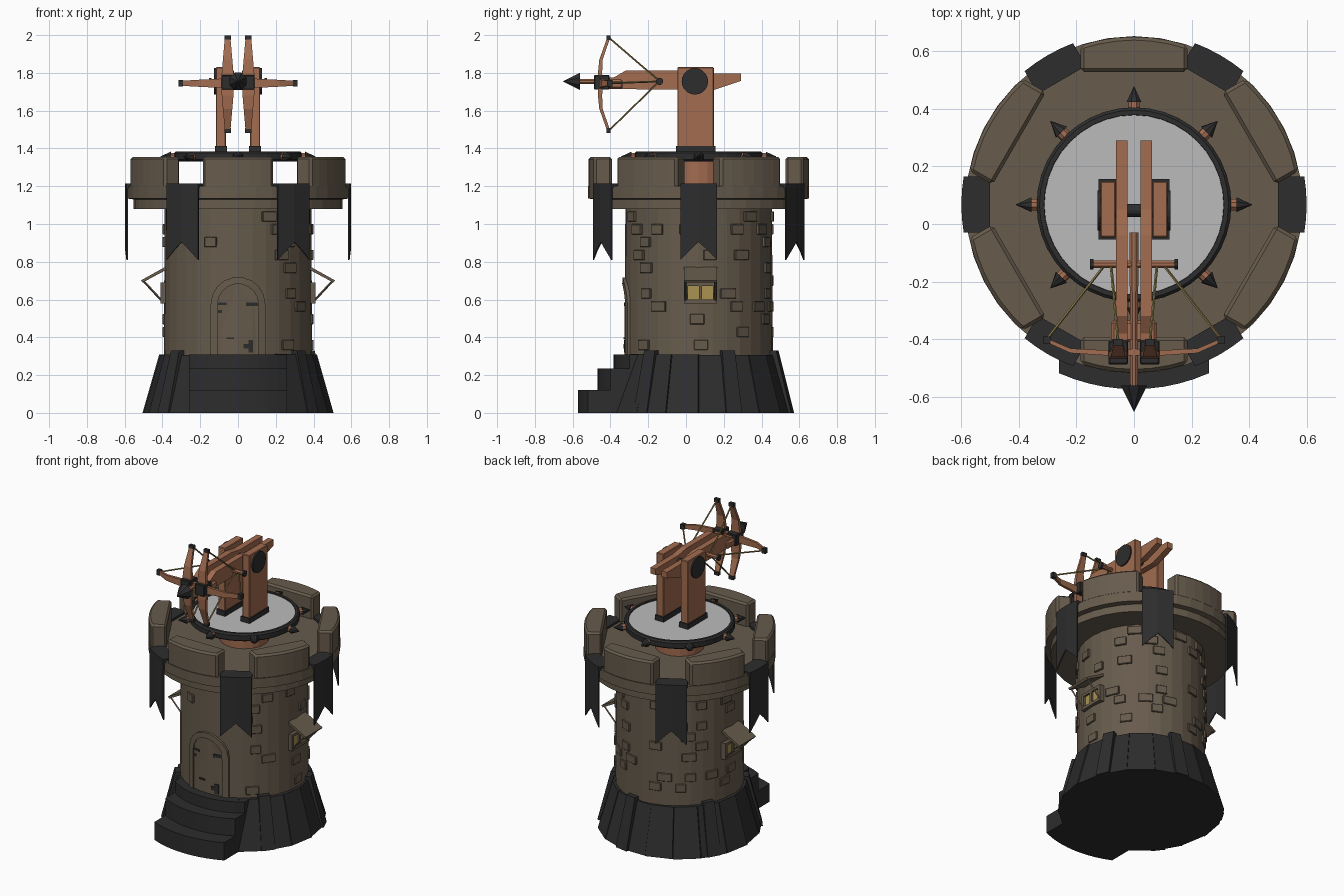
import bpy, bmesh, math, random
from mathutils import Vector

if "Cube" in bpy.data.objects:
    bpy.data.objects.remove(bpy.data.objects["Cube"])
random.seed(4)
CY = 0.067                       # tower axis in y


def material(name, r, g, b):
    m = bpy.data.materials.new(name)
    m.diffuse_color = (r, g, b, 1)
    m.use_nodes = True
    m.node_tree.nodes["Principled BSDF"].inputs["Base Color"].default_value = m.diffuse_color
    return m


STONE = material("brown_stone", .135, .105, .073)
DARK = material("dark_iron", .026, .026, .027)
WOOD = material("orange_wood", .36, .15, .08)
GREY = material("pale_grey", .5, .5, .5)
GLASS = material("window_yellow", .40, .29, .08)
CORD = material("cord", .27, .20, .07)


def mesh(name, verts, faces, mat, bevel=0):
    bm = bmesh.new()
    vs = [bm.verts.new(v) for v in verts]
    for f in faces:
        bm.faces.new([vs[i] for i in f])
    bmesh.ops.recalc_face_normals(bm, faces=bm.faces)
    me = bpy.data.meshes.new(name)
    bm.to_mesh(me)
    bm.free()
    ob = bpy.data.objects.new(name, me)
    bpy.context.collection.objects.link(ob)
    me.materials.append(mat)
    if bevel:
        b = ob.modifiers.new("bevel", 'BEVEL')
        b.width, b.segments, b.limit_method = bevel, 1, 'ANGLE'
    return ob


def loft(name, rings, mat, bevel=0):
    """Skin a list of equal-length point rings, capped at both ends."""
    n = len(rings[0])
    faces = [range(n), range((len(rings) - 1) * n, len(rings) * n)]
    for k in range(len(rings) - 1):
        for i in range(n):
            j = (i + 1) % n
            faces.append((k * n + i, k * n + j, k * n + n + j, k * n + n + i))
    return mesh(name, [p for r in rings for p in r], faces, mat, bevel)


def prism(name, pts, lo, hi, fn, mat, bevel=0):
    return loft(name, [[fn(u, v, w) for u, v in pts] for w in (lo, hi)], mat, bevel)


def rect(a, b, c, d):
    return [(a, c), (b, c), (b, d), (a, d)]


def box(name, x0, x1, y0, y1, z0, z1, mat, bevel=0):
    return prism(name, rect(x0, x1, y0, y1), z0, z1, lambda x, y, z: (x, y, z), mat, bevel)


def radial(a, r, t, z):
    """Point at radius r, tangent offset t, along angle a from the tower axis."""
    c, s = math.cos(a), math.sin(a)
    return (r * c - t * s, CY + r * s + t * c, z)


def lathe(name, profile, n, mat):
    return loft(name, [[radial(2 * math.pi * i / n, r, 0, z) for i in range(n)] for r, z in profile], mat)


def rod(name, p, q, r1, r2, mat, n=8):
    p, q = Vector(p), Vector(q)
    d = (q - p).normalized()
    u = d.orthogonal().normalized()
    v = d.cross(u)
    ang = [2 * math.pi * (i + .5) / n for i in range(n)]
    return loft(name, [[c + (u * math.cos(a) + v * math.sin(a)) * r for a in ang]
                       for c, r in ((p, r1), (q, r2))], mat)


def wrap(R, a):
    """Map (t, z, depth) onto the cylinder of radius R around angle a."""
    return lambda t, z, d: radial(a, math.sqrt(R * R - t * t) + d, t, z)


RAD = math.radians
FRONT = RAD(-90)

# --- plinth of dark planks, ribs and curved steps
lathe("plinth_core", [(.49, 0), (.40, .30)], 40, DARK)
for k in range(18):
    a, w, j = RAD(20 * k + 10), .0855, random.uniform(0, .012)
    loft("plinth_plank", [[radial(a, r, t * s, z) for r, t in rect(.3, R + j, -w, w)]
                          for R, s, z in ((.489, 1, 0), (.402, .82, .305 + j / 2))], DARK)
for deg in (-142, -38, 22, 80, 150):
    loft("plinth_rib", [[radial(RAD(deg), r, t, z) for r, t in rect(.34, R, -w, w)]
                        for R, w, z in ((.505, .045, 0), (.423, .036, .33))], DARK)
for R, z in ((.64, .12), (.535, .235), (.45, .31)):
    arc = [(.26 * i / 5, CY - math.sqrt(R * R - (.26 * i / 5) ** 2)) for i in range(-5, 6)]
    prism("step", arc + [(.26, -.2), (-.26, -.2)], 0, z, lambda x, y, w: (x, y, w), DARK)

# --- wall with raised bricks
lathe("tower_wall", [(.393, .28), (.388, 1.1)], 32, STONE)
for row in range(11):
    z = .36 + row * .068
    for k in range(16):
        deg = k * 22.5 + (row % 2) * 11 + random.uniform(-3, 3)
        off = abs((deg + 90 + 180) % 360 - 180)
        side = min(abs((deg + 180) % 360 - 180), abs(deg % 360 - 180))
        if random.random() > .33 or (off < 27 and z < .78) or (side < 18 and .5 < z < .82):
            continue
        w = random.uniform(.032, .046)
        prism("brick", rect(-w, w, z - .027, z + .027), -.03, .009, wrap(.392, RAD(deg)), STONE, .003)

# --- arched door
def arch(w, top):
    return [(w * math.cos(RAD(i * 20)), top + w * math.sin(RAD(i * 20))) for i in range(10)]


out, inn = arch(.145, .575), arch(.108, .575)
out, inn = [(.145, .31)] + out + [(-.145, .31)], [(.108, .31)] + inn + [(-.108, .31)]
for i in range(len(out) - 1):
    prism("door_frame", [out[i], out[i + 1], inn[i + 1], inn[i]], -.04, .012, wrap(.393, FRONT), STONE)
prism("door_panel", inn, -.04, .003, wrap(.392, FRONT), STONE)
for x0, x1, z0, z1 in ((-.105, -.06, .57, .585), (.045, .105, .565, .585), (-.105, -.085, .53, .545),
                       (.055, .08, .32, .385), (.03, .055, .34, .365), (-.06, -.02, .39, .4)):
    prism("door_iron", rect(x0, x1, z0, z1), -.01, .006, wrap(.392, FRONT), DARK)

# --- side windows with propped shutters
for a in (0, math.pi):
    def put(t, z, r, a=a):
        return radial(a, r, t, z)
    m = .01 if a == 0 else -.01
    prism("window_glass", rect(-.075 + m, .075 + m, .59, .685), .36, .397, put, GLASS)
    for r in (rect(-.088, .088, .58, .6), rect(-.088, .088, .672, .69), rect(-.088, -.066, .58, .69),
              rect(.066, .088, .58, .69), rect(-.009, .009, .58, .69)):
        prism("window_frame", [(t + m, z) for t, z in r], .36, .41, put, STONE)
    prism("window_shutter", [(.38, .757), (.505, .69), (.513, .702), (.385, .773)], -.088 + m, .088 + m,
          lambda r, z, t, a=a: radial(a, r, t, z), STONE)
    for t in (-.078, .078):
        rod("shutter_prop", radial(a, .502, t + m, .70), radial(a, .40, t + m, .59), .006, .006, STONE, 4)

# --- crown, merlons and banners
lathe("crown", [(.38, 1.08), (.552, 1.08), (.552, 1.13), (.585, 1.135), (.585, 1.2), (.1, 1.2)], 40, STONE)
for k in range(6):
    a = RAD(30 + 60 * k)
    edge = [(math.sqrt(.583 ** 2 - t * t), t) for t in (-.185, -.125, -.06, 0, .06, .125, .185)]
    prism("merlon", edge + [(.46, .185), (.46, -.185)], 1.19, 1.355,
          lambda r, t, z, a=a: radial(a, r, t, z), STONE, .012)
    b = RAD(60 * k)
    for s in (-1, 1):
        prism("banner_cloth", [(0, 1.215), (s * .05, 1.215), (s * .097, 1.215), (s * .097, .81),
                               (s * .05, .858), (0, .905)], -.008, 0, wrap(.599, b), DARK)
    strap = [(math.sqrt(.599 ** 2 - t * t), t) for t in (-.097, -.05, 0, .05, .097)]
    prism("banner_strap", strap + [(.5, .097), (.5, -.097)], 1.19, 1.215,
          lambda r, t, z, b=b: radial(b, r, t, z), DARK)

# --- turntable with spikes
lathe("turntable_post", [(.15, 1.19), (.15, 1.34)], 20, WOOD)
lathe("turntable_ring", [(.1, 1.33), (.32, 1.33), (.338, 1.342), (.338, 1.375), (.328, 1.385),
                         (.312, 1.385), (.31, 1.37), (.1, 1.37)], 40, DARK)
lathe("turntable_top", [(.311, 1.36), (.311, 1.378)], 40, GREY)
for k in range(8):
    a = RAD(45 * k)
    rod("spike_base", radial(a, .32, 0, 1.357), radial(a, .358, 0, 1.357), .021, .021, WOOD)
    rod("spike_tip", radial(a, .356, 0, 1.357), radial(a, .41, 0, 1.357), .028, .001, DARK)

# --- weapon cradle and beams
rod("axle", (-.125, .047, 1.755), (.125, .047, 1.755), .022, .022, DARK, 12)
BEAM = [(-.46, 1.715), (.15, 1.71), (.29, 1.757), (.29, 1.797), (.05, 1.797), (-.04, 1.812),
        (-.32, 1.812), (-.38, 1.777), (-.46, 1.77)]
for s in (-1, 1):
    box("upright", s * .064, s * .117, -.046, .148, 1.38, 1.83, WOOD, .004)
    box("upright_foot", s * .058, s * .123, -.054, .156, 1.375, 1.412, DARK)
    rod("axle_cap", (s * .11, .047, 1.755), (s * .126, .047, 1.755), .07, .07, DARK, 20)
    prism("beam", BEAM, s * .022, s * .062, lambda y, z, x: (x, y, z), WOOD)
    box("bow_clamp", s * .02, s * .088, -.487, -.405, 1.712, 1.788, DARK, .004)
box("beam_bridge", -.08, .08, -.41, -.335, 1.715, 1.765, WOOD, .01)

# --- bows: two upright, one level
def limb(name, path, fn):
    loft(name, [[fn(p + dp, y + dy, w * e) for dp, dy, e in ((0, -h, -1), (0, -h, 1), (0, h, 1), (0, h, -1))]
                for p, y, w, h in path], WOOD)


for s in (-1, 1):
    for d in (-1, 1):
        limb("upright_bow", [(0, -.452, .033, .012), (.06, -.455, .031, .011), (.13, -.45, .025, .009),
                             (.245, -.41, .015, .008)],
             lambda p, y, w, s=s, d=d: (s * .055 + w, y, 1.74 + d * p))
        z = 1.74 + d * .245
        box("upright_bow_cap", s * .055 - .017, s * .055 + .017, -.421, -.399, z - .012, z + .012, DARK)
        rod("upright_bow_cord", (s * .055, -.407, z), (s * .08, -.14, 1.755), .005, .005, CORD, 5)
    limb("level_bow", [(0, -.445, .025, .011), (.1, -.447, .024, .009), (.22, -.44, .018, .008),
                       (.30, -.405, .013, .007)],
         lambda p, y, w, s=s: (s * p, y, 1.745 + w))
    box("level_bow_cap", s * .29, s * .316, -.417, -.39, 1.728, 1.762, DARK)
    rod("level_bow_cord", (s * .303, -.4, 1.745), (s * .1, -.14, 1.755), .005, .005, CORD, 5)
    rod("draw_bar_cap", (s * .14, -.14, 1.755), (s * .153, -.14, 1.755), .02, .02, DARK, 8)

# --- draw bar and bolt
rod("draw_bar", (-.145, -.14, 1.755), (.145, -.14, 1.755), .014, .014, WOOD, 8)
rod("bolt_shaft", (0, -.03, 1.755), (0, -.57, 1.755), .017, .014, WOOD, 8)
rod("bolt_head", (0, -.56, 1.755), (0, -.65, 1.755), .05, .001, DARK, 8)
